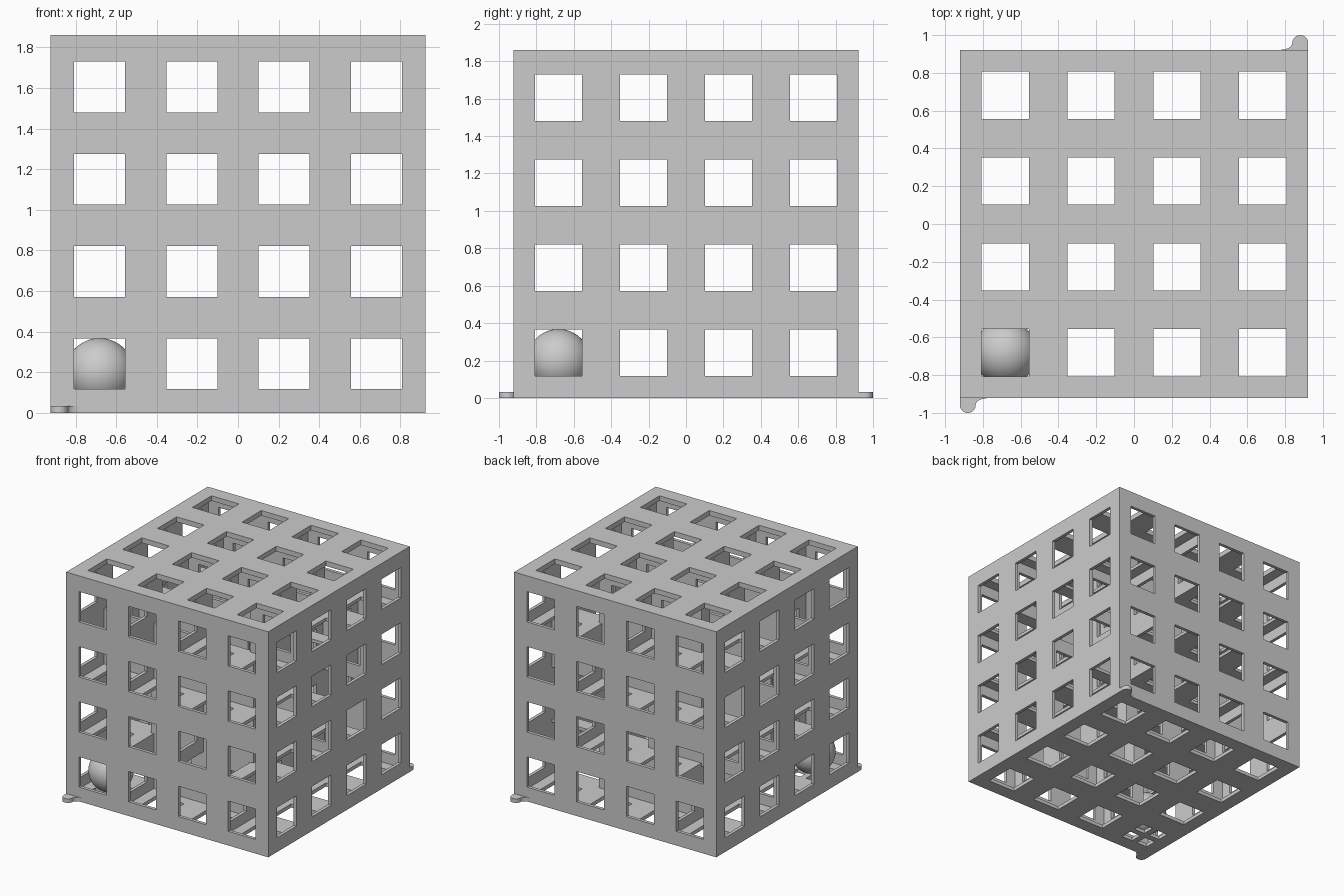
import bpy, bmesh, random
from math import sin, cos, pi
from mathutils import Vector

old = bpy.data.objects.get("Cube")
if old:
    bpy.data.objects.remove(old, do_unlink=True)

CELLS = 4
PITCH = 0.4543
WALL = 0.027
WINDOW = 0.25
HALF = CELLS * PITCH / 2 + WALL / 2
FLOOR, TOP = 0.03, 1.86
CELL_Z = 0.242
TAB_HEIGHT = 0.033
BALL_RADIUS = 0.17

grey = bpy.data.materials.new("plain grey")
grey.use_nodes = True
grey.diffuse_color = (0.6, 0.6, 0.6, 1)
grey.node_tree.nodes["Principled BSDF"].inputs["Base Color"].default_value = (0.6, 0.6, 0.6, 1)


def add_object(name, bm):
    bmesh.ops.recalc_face_normals(bm, faces=bm.faces[:])
    mesh = bpy.data.meshes.new(name)
    bm.to_mesh(mesh)
    bm.free()
    mesh.materials.append(grey)
    obj = bpy.data.objects.new(name, mesh)
    bpy.context.collection.objects.link(obj)
    return obj


def add_box(bm, centre, size):
    verts = bmesh.ops.create_cube(bm, size=1)["verts"]
    for v in verts:
        v.co = Vector(centre) + Vector(a * b for a, b in zip(v.co, size))


# Maze passages: a random spanning tree over the cells
random.seed(7)
passages = set()
visited = {(0, 0, 0)}
stack = [(0, 0, 0)]
while stack:
    here = stack[-1]
    choices = []
    for axis in range(3):
        for step in (-1, 1):
            cell = list(here)
            cell[axis] += step
            if 0 <= cell[axis] < CELLS and tuple(cell) not in visited:
                choices.append((axis, tuple(cell)))
    if not choices:
        stack.pop()
        continue
    axis, cell = random.choice(choices)
    passages.add((axis, max(here, cell)))
    visited.add(cell)
    stack.append(cell)


# Slots along each axis repeat as wall, margin, window, margin
def axis_lines(first_centre):
    lines = []
    for i in range(CELLS):
        c = first_centre + i * PITCH
        edge = c - PITCH / 2
        lines += [edge - WALL / 2, edge + WALL / 2, c - WINDOW / 2, c + WINDOW / 2]
    edge = first_centre + (CELLS - 0.5) * PITCH
    return lines + [edge - WALL / 2, edge + WALL / 2]


flat_lines = axis_lines(-(CELLS - 1) / 2 * PITCH)
height_lines = axis_lines(CELL_Z)
height_lines[0], height_lines[1], height_lines[-1] = 0, FLOOR, TOP
lines = [flat_lines, flat_lines, height_lines]
SLOTS = 4 * CELLS + 1


def is_solid(slot):
    if min(slot) < 0 or max(slot) >= SLOTS:
        return False
    walls = [a for a in range(3) if slot[a] % 4 == 0]
    if len(walls) != 1:
        return len(walls) > 1
    axis = walls[0]
    if all(slot[a] % 4 == 2 for a in range(3) if a != axis):
        return False
    return (axis, tuple(s // 4 for s in slot)) not in passages


# Cube maze with a window in every panel, skinned around the solid slots
bm = bmesh.new()
corners = {}


def corner(key):
    if key not in corners:
        corners[key] = bm.verts.new([lines[a][key[a]] for a in range(3)])
    return corners[key]


for i in range(SLOTS):
    for j in range(SLOTS):
        for k in range(SLOTS):
            slot = (i, j, k)
            if not is_solid(slot):
                continue
            for axis in range(3):
                u, v = (axis + 1) % 3, (axis + 2) % 3
                for side in (0, 1):
                    beside = list(slot)
                    beside[axis] += 2 * side - 1
                    if is_solid(beside):
                        continue
                    ring = []
                    for du, dv in ((0, 0), (1, 0), (1, 1), (0, 1)):
                        key = list(slot)
                        key[axis] += side
                        key[u] += du
                        key[v] += dv
                        ring.append(corner(tuple(key)))
                    bm.faces.new(ring if side else ring[::-1])
add_object("maze_cube", bm)

# Cross bars in the floor window under the ball
bx = flat_lines[2] + WINDOW / 2
bm = bmesh.new()
for size in ((WINDOW, 0.05, FLOOR), (0.05, WINDOW, FLOOR)):
    add_box(bm, (bx, bx, FLOOR / 2), size)
add_object("floor_cross", bm)

# Ball resting in the corner cell
bm = bmesh.new()
bmesh.ops.create_uvsphere(bm, u_segments=64, v_segments=32, radius=BALL_RADIUS)
bmesh.ops.translate(bm, verts=bm.verts[:], vec=(bx, bx, FLOOR + BALL_RADIUS - 0.002))
ball = add_object("ball", bm)
for poly in ball.data.polygons:
    poly.use_smooth = True

# Rounded base tabs at two opposite corners
TAB_R = 0.042
for name, turn in (("front_tab", 1), ("back_tab", -1)):
    cx, cy = -HALF + TAB_R, -1 + TAB_R
    outline = [(-HALF, -HALF)]
    outline += [(cx - TAB_R * cos(pi * t / 16), cy - TAB_R * sin(pi * t / 16)) for t in range(17)]
    # Concave fillet back to the wall
    reach, depth = 0.065, -HALF - cy
    outline += [(cx + TAB_R + reach * (1 - cos(pi / 2 * t / 8)), cy + depth * sin(pi / 2 * t / 8))
                for t in range(1, 9)]
    bm = bmesh.new()
    face = bm.faces.new([bm.verts.new((x * turn, y * turn, 0)) for x, y in outline])
    top = bmesh.ops.extrude_face_region(bm, geom=[face])["geom"]
    bmesh.ops.translate(bm, verts=[g for g in top if isinstance(g, bmesh.types.BMVert)],
                        vec=(0, 0, TAB_HEIGHT))
    add_object(name, bm)
